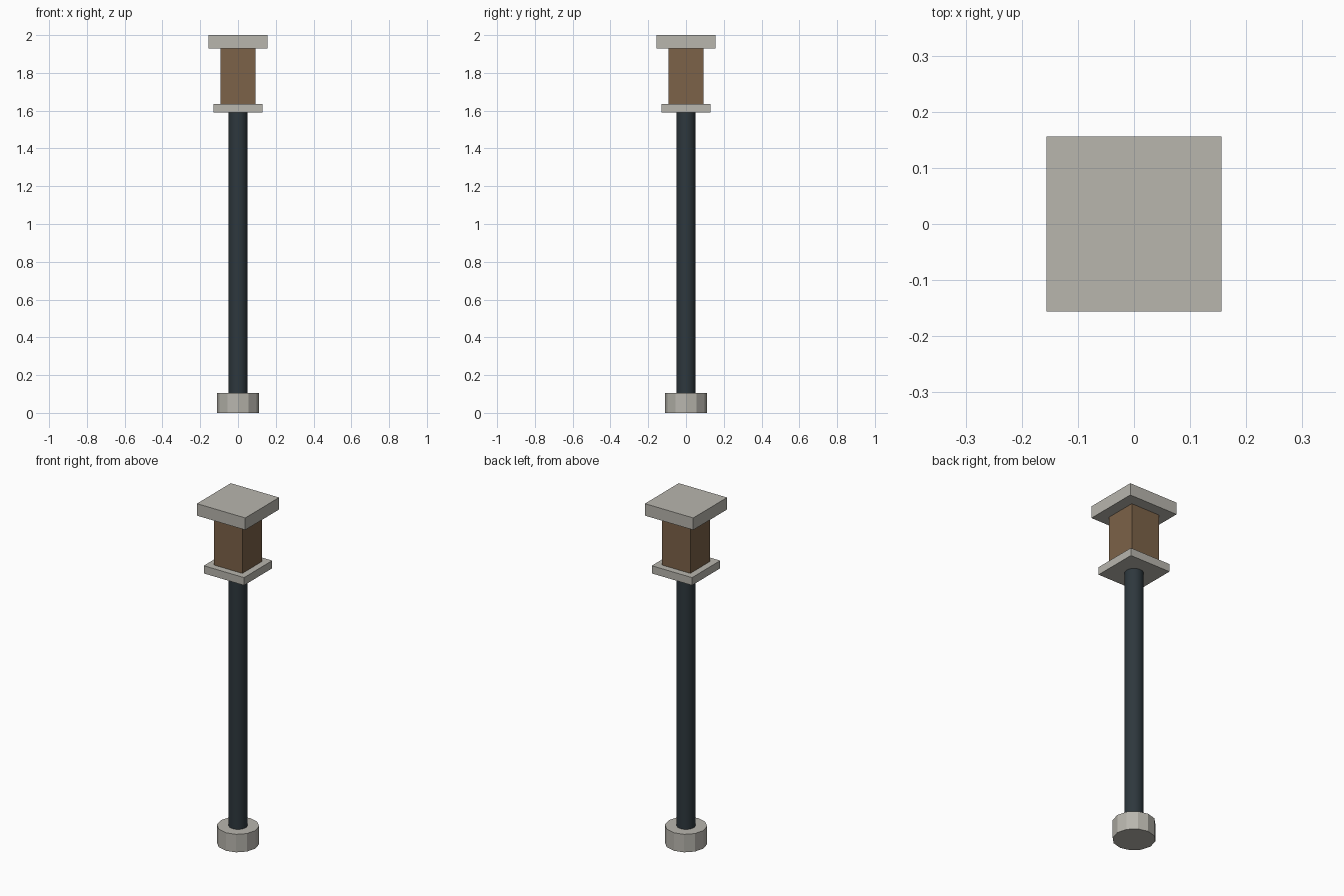
import bpy
import math

cube = bpy.data.objects.get("Cube")
if cube:
    bpy.data.objects.remove(cube, do_unlink=True)


def material(name, rgb):
    m = bpy.data.materials.new(name)
    m.use_nodes = True
    m.diffuse_color = (*rgb, 1)
    m.node_tree.nodes["Principled BSDF"].inputs["Base Color"].default_value = (*rgb, 1)
    return m


stone = material("pale stone", (0.48, 0.465, 0.42))
wood = material("brown wood", (0.2, 0.122, 0.065))
iron = material("dark iron", (0.027, 0.039, 0.047))


def finish(name, mat):
    ob = bpy.context.object
    ob.name = name
    ob.data.materials.append(mat)
    bpy.ops.object.transform_apply(location=False, rotation=True, scale=True)
    return ob


def box(name, half, z0, z1, mat):
    bpy.ops.mesh.primitive_cube_add(size=1, location=(0, 0, (z0 + z1) / 2))
    bpy.context.object.scale = (2 * half, 2 * half, z1 - z0)
    return finish(name, mat)


def drum(name, radius, z0, z1, sides, mat):
    bpy.ops.mesh.primitive_cylinder_add(vertices=sides, radius=radius, depth=z1 - z0,
                                        location=(0, 0, (z0 + z1) / 2))
    return finish(name, mat)


# Foot and pole
drum("base", 0.112, 0, 0.105, 12, stone)
drum("pole", 0.05, 0.1, 1.595, 16, iron)
bpy.ops.object.shade_smooth_by_angle(angle=math.radians(40))

# Head: lower plate, wooden block, cap
box("lower_plate", 0.13, 1.59, 1.635, stone)
box("wooden_block", 0.092, 1.63, 1.935, wood)
box("cap", 0.156, 1.93, 2, stone)
